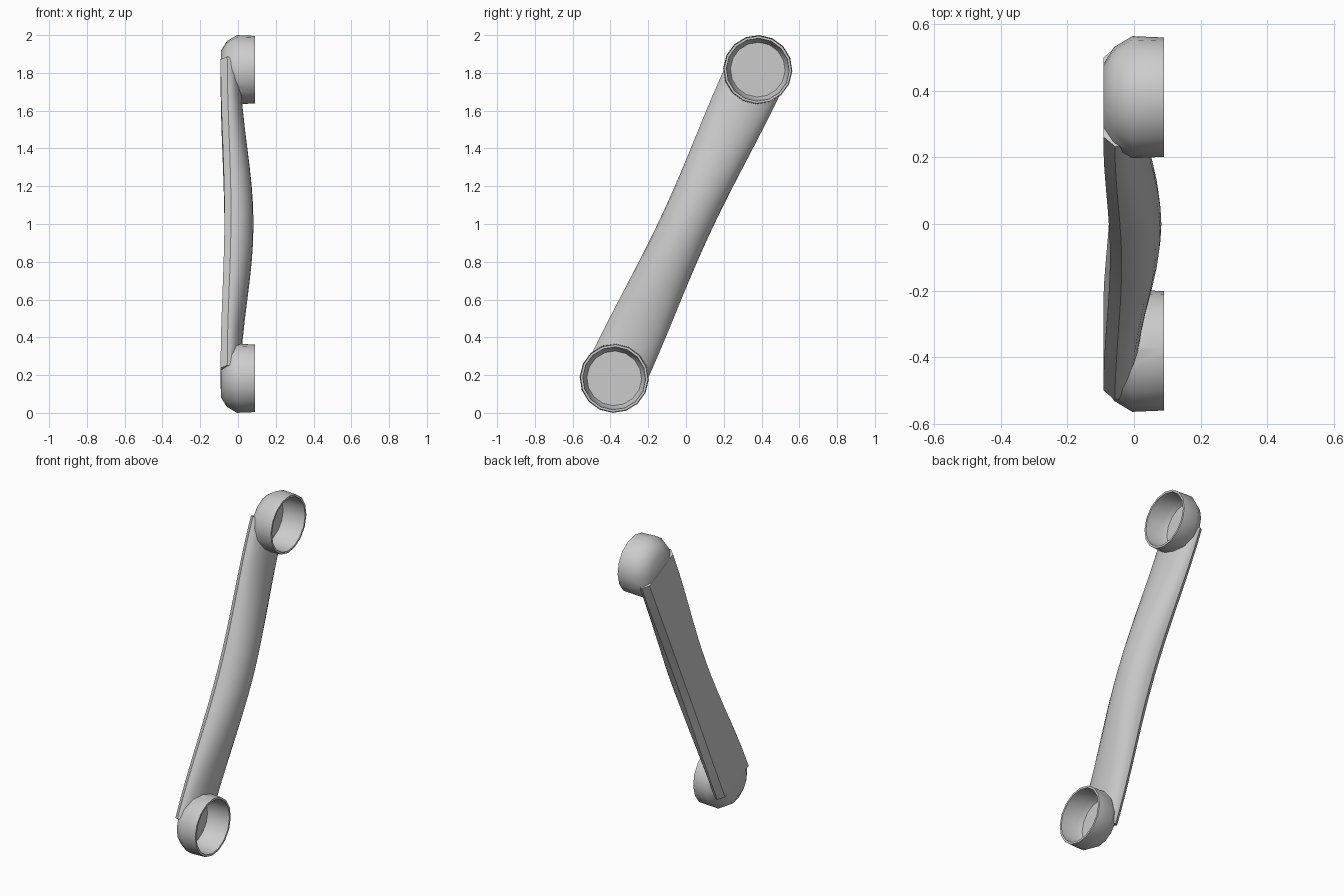
import bpy, bmesh, math
from mathutils import Vector

cube = bpy.data.objects.get("Cube")
if cube:
    bpy.data.objects.remove(cube, do_unlink=True)

LOW = Vector((0, -0.38, 0.183))
HIGH = Vector((0, 0.38, 1.817))
AXIS = (HIGH - LOW).normalized()
SIDE = Vector((0, AXIS.z, -AXIS.y))
OUT = Vector((1, 0, 0))

grey = bpy.data.materials.new("plain grey")
grey.use_nodes = True
grey.diffuse_color = (0.6, 0.6, 0.6, 1)
grey.node_tree.nodes["Principled BSDF"].inputs["Base Color"].default_value = (0.6, 0.6, 0.6, 1)


def loft(name, rings):
    """Skin a row of closed rings and cap both ends."""
    bm = bmesh.new()
    rows = [[bm.verts.new(p) for p in ring] for ring in rings]
    n = len(rows[0])
    for a, b in zip(rows, rows[1:]):
        for i in range(n):
            j = (i + 1) % n
            bm.faces.new((a[i], a[j], b[j], b[i]))
    bm.faces.new(rows[0])
    bm.faces.new(rows[-1])
    bmesh.ops.recalc_face_normals(bm, faces=bm.faces)
    mesh = bpy.data.meshes.new(name)
    bm.to_mesh(mesh)
    bm.free()
    obj = bpy.data.objects.new(name, mesh)
    bpy.context.collection.objects.link(obj)
    mesh.materials.append(grey)
    return obj


def disc_stack(name, centre, profile, sides):
    """Round body about the x direction from (x, radius) pairs."""
    rings = []
    for x, r in profile:
        angles = [2 * math.pi * i / sides for i in range(sides)]
        rings.append([centre + OUT * x + (SIDE * math.cos(a) + AXIS * math.sin(a)) * r
                      for a in angles])
    return loft(name, rings)


def bar_section(t):
    """D-shaped section: flat back, rounded front, bowed towards mid-length."""
    bow = math.sin(math.pi * t) ** 2
    half = 0.163 - 0.027 * bow
    back = -0.092 + 0.02 * bow
    front = 0.015 + 0.067 * bow
    waist = back + 0.035
    centre = LOW.lerp(HIGH, t)
    pts = [(-0.8 * half, back), (0.8 * half, back)]
    for i in range(13):
        a = math.pi * i / 12
        pts.append((half * math.cos(a), waist + (front - waist) * math.sin(a)))
    return [centre + SIDE * u + OUT * x for u, x in pts]


def combine(target, other, operation):
    mod = target.modifiers.new(operation.lower(), "BOOLEAN")
    mod.operation = operation
    mod.solver = "EXACT"
    mod.object = other
    bpy.context.view_layer.objects.active = target
    bpy.ops.object.modifier_apply(modifier=mod.name)
    bpy.data.objects.remove(other, do_unlink=True)


# Bowed bar
bar = loft("link_bar", [bar_section(i / 16) for i in range(17)])

# Round end cups with domed backs
cup_profile = [(-0.091, 0.1), (-0.06, 0.15), (-0.005, 0.183), (0.09, 0.179)]
for label, centre in (("lower_cup", LOW), ("upper_cup", HIGH)):
    combine(bar, disc_stack(label, centre, cup_profile, 16), "UNION")

# Hollow sockets opening sideways
socket_profile = [(-0.05, 0.145), (-0.02, 0.16), (0.12, 0.168)]
for label, centre in (("lower_socket", LOW), ("upper_socket", HIGH)):
    combine(bar, disc_stack(label, centre, socket_profile, 16), "DIFFERENCE")

bpy.ops.object.select_all(action="DESELECT")
bar.select_set(True)
bpy.context.view_layer.objects.active = bar
bpy.ops.object.shade_smooth_by_angle(angle=math.radians(35))
